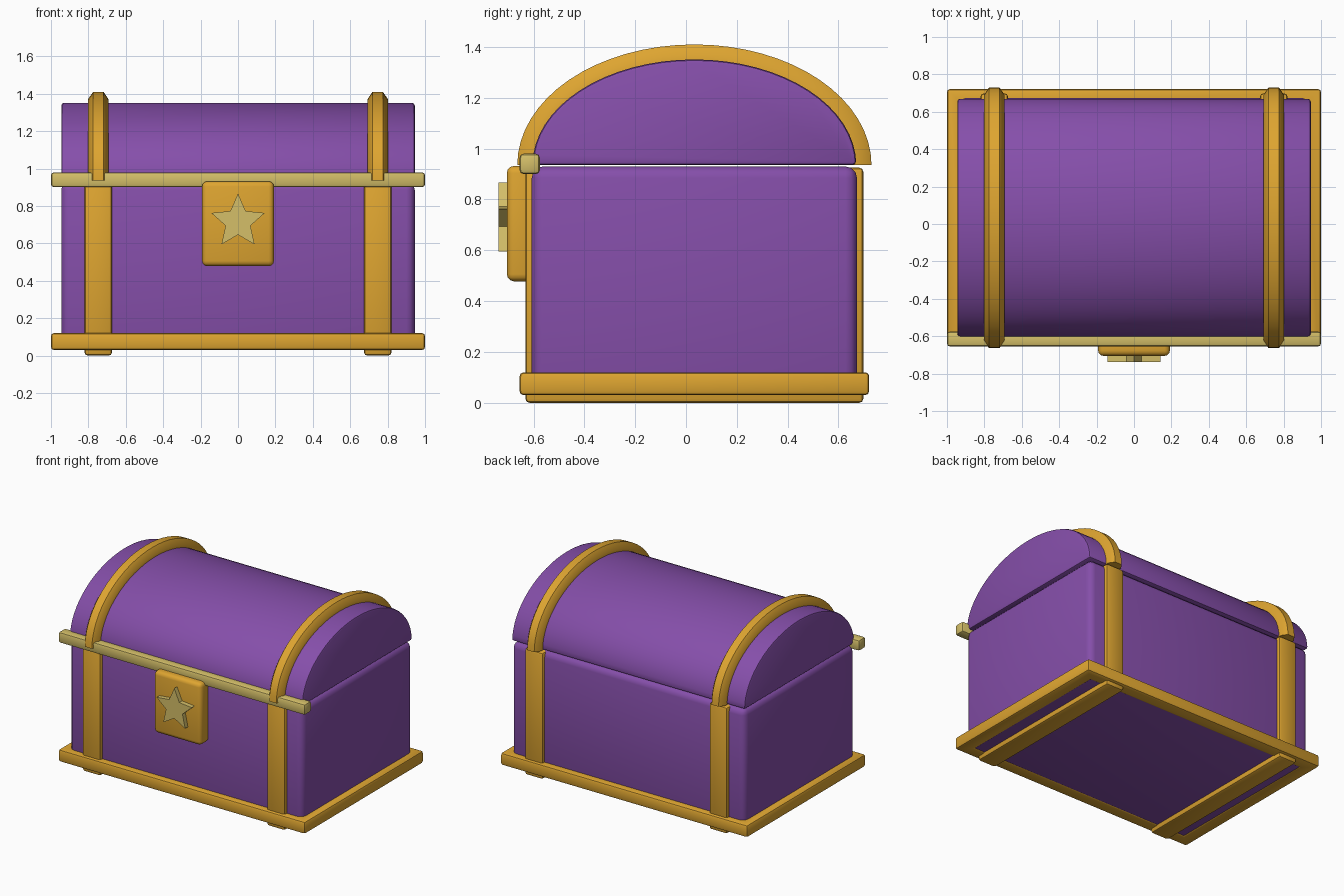
import bpy, bmesh, math
from mathutils import Vector

cube = bpy.data.objects.get("Cube")
if cube:
    bpy.data.objects.remove(cube, do_unlink=True)


def material(name, rgb):
    m = bpy.data.materials.new(name)
    m.use_nodes = True
    m.diffuse_color = (*rgb, 1)
    bsdf = next(n for n in m.node_tree.nodes if n.type == 'BSDF_PRINCIPLED')
    bsdf.inputs["Base Color"].default_value = (*rgb, 1)
    return m


PURPLE = material("purple", (0.235, 0.077, 0.40))
GOLD = material("gold", (0.73, 0.375, 0.03))
PALE = material("pale_gold", (0.66, 0.52, 0.14))
MID_Y = 0.033


def finish(name, bm, mat, bevel=0, segments=3, angle=40):
    """Bevel the hard edges, then make a smooth-shaded object."""
    bmesh.ops.recalc_face_normals(bm, faces=bm.faces[:])
    if bevel:
        hard = [e for e in bm.edges if e.calc_face_angle(0) > math.radians(50)]
        bmesh.ops.bevel(bm, geom=hard, offset=bevel, segments=segments,
                        profile=0.5, affect='EDGES', clamp_overlap=True)
    mesh = bpy.data.meshes.new(name)
    bm.to_mesh(mesh)
    bm.free()
    mesh.materials.append(mat)
    ob = bpy.data.objects.new(name, mesh)
    bpy.context.collection.objects.link(ob)
    bpy.ops.object.select_all(action='DESELECT')
    ob.select_set(True)
    bpy.context.view_layer.objects.active = ob
    bpy.ops.object.shade_smooth_by_angle(angle=math.radians(angle))
    return ob


def box(name, xs, ys, zs, mat, bevel, segments=3):
    bm = bmesh.new()
    bmesh.ops.create_cube(bm, size=1)
    for v in bm.verts:
        v.co = [(lo + hi) / 2 + c * (hi - lo)
                for c, (lo, hi) in zip(v.co, (xs, ys, zs))]
    return finish(name, bm, mat, bevel, segments)


def prism(name, points, direction, mat, bevel=0, segments=2):
    """Extrude a flat outline along a direction."""
    bm = bmesh.new()
    face = bm.faces.new([bm.verts.new(p) for p in points])
    new = bmesh.ops.extrude_face_region(bm, geom=[face])["geom"]
    moved = [v for v in new if isinstance(v, bmesh.types.BMVert)]
    bmesh.ops.translate(bm, verts=moved, vec=Vector(direction))
    return finish(name, bm, mat, bevel, segments)


def arc(x, ry, rz, z0, steps=32):
    return [(x, MID_Y - ry * math.cos(math.pi * i / steps),
             z0 + rz * math.sin(math.pi * i / steps)) for i in range(steps + 1)]


# Chest body and domed lid
box("body", (-0.945, 0.945), (-0.607, 0.673), (0.035, 0.93), PURPLE, 0.045)
prism("lid", arc(-0.945, 0.637, 0.415, 0.936), (1.89, 0, 0), PURPLE, 0.014)

# Base rim: an open rectangular frame
bm = bmesh.new()
outer = [(sx, MID_Y + sy * 0.688) for sx, sy in ((-1, -1), (1, -1), (1, 1), (-1, 1))]
inner = [(x * 0.9, MID_Y + (y - MID_Y) * 0.86) for x, y in outer]
rings = [[bm.verts.new((x, y, z)) for x, y in ring]
         for ring, z in ((outer, 0.03), (outer, 0.12), (inner, 0.12), (inner, 0.03))]
for a, b in zip(rings, rings[1:] + rings[:1]):
    for i in range(4):
        j = (i + 1) % 4
        bm.faces.new((a[i], a[j], b[j], b[i]))
finish("base_rim", bm, GOLD, 0.016, 2)


# Straps around the body and arched bands over the lid
def arch_band(name, x):
    section = [(-0.055, -0.02), (-0.055, 0.015), (-0.028, 0.055),
               (0.028, 0.055), (0.055, 0.015), (0.055, -0.02)]
    bm = bmesh.new()
    loops = [[bm.verts.new(p) for p in arc(x + dx, 0.642 + r, 0.42 + r, 0.935)]
             for dx, r in section]
    for a, b in zip(loops, loops[1:] + loops[:1]):
        for i in range(len(a) - 1):
            bm.faces.new((a[i], a[i + 1], b[i + 1], b[i]))
    for end in (0, -1):
        bm.faces.new([loop[end] for loop in loops])
    finish(name, bm, GOLD, angle=35)


for side, s in (("left", 1), ("right", -1)):
    x = 0.747 * s
    box(side + "_body_strap", (x - 0.073, x + 0.073), (-0.632, 0.698),
        (0, 0.925), GOLD, 0.016, 2)
    arch_band(side + "_lid_band", x)

# Front bar, lock plate and star
box("front_bar", (-1, 1), (-0.655, -0.575), (0.9, 0.98), PALE, 0.016, 2)
box("lock_plate", (-0.192, 0.192), (-0.705, -0.6), (0.478, 0.932), GOLD, 0.028)
star = []
for i in range(10):
    r, t = (0.07 if i % 2 else 0.15), math.pi * i / 5
    star.append((r * math.sin(t), -0.738, 0.716 + r * math.cos(t)))
prism("lock_star", star, (0, 0.05, 0), PALE)
